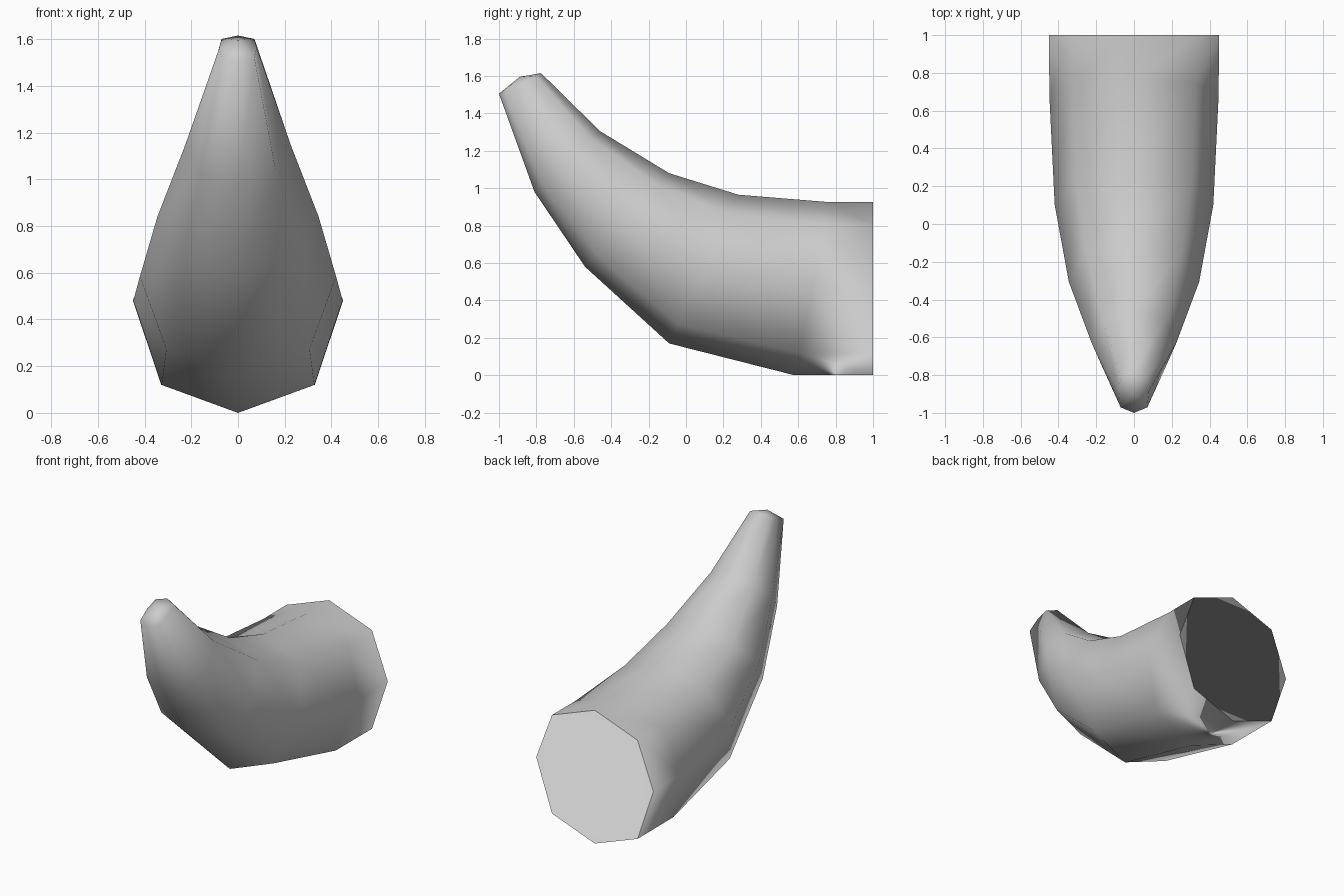
import bpy
import bmesh
from mathutils import Vector

cube = bpy.data.objects.get("Cube")
if cube:
    bpy.data.objects.remove(cube)

# Horn material
grey = bpy.data.materials.new("horn_grey")
grey.use_nodes = True
colour = (0.6, 0.6, 0.6, 1)
grey.diffuse_color = colour
grey.node_tree.nodes["Principled BSDF"].inputs["Base Color"].default_value = colour

# Rings along the horn: upper (y, z), lower (y, z), half width, diagonal factor
RINGS = [
    ((1.0, 0.925), (1.0, 0.0), 0.45, 0.73),
    ((0.77, 0.925), (0.58, 0.0), 0.448, 0.73),
    ((0.28, 0.965), (-0.09, 0.17), 0.42, 0.73),
    ((-0.09, 1.08), (-0.54, 0.58), 0.345, 0.73),
    ((-0.46, 1.305), (-0.81, 0.98), 0.225, 0.73),
    ((-0.775, 1.615), (-1.0, 1.505), 0.08, 0.88),
]


def add_ring(bm, upper, lower, width, diagonal):
    """Eight-sided section with a point at the top and at the bottom."""
    low = Vector((0, *lower))
    span = Vector((0, *upper)) - low
    d = diagonal
    section = [(0, 0), (d, 0.13), (1, 0.52), (d, 0.87),
               (0, 1), (-d, 0.87), (-1, 0.52), (-d, 0.13)]
    return [bm.verts.new(low + span * t + Vector((width * x, 0, 0)))
            for x, t in section]


bm = bmesh.new()
rings = [add_ring(bm, *ring) for ring in RINGS]

# Curved sides
for a, b in zip(rings, rings[1:]):
    for i in range(8):
        j = (i + 1) % 8
        bm.faces.new((a[i], a[j], b[j], b[i]))

# Rounded tip
tip = bm.verts.new((0, -0.89, 1.595))
for i in range(8):
    bm.faces.new((rings[-1][i], rings[-1][(i + 1) % 8], tip))

# Flat base with a narrow rim
base = bm.faces.new(rings[0])
bmesh.ops.inset_region(bm, faces=[base], thickness=0.03)

bmesh.ops.recalc_face_normals(bm, faces=bm.faces[:])
for face in bm.faces:
    face.smooth = True

mesh = bpy.data.meshes.new("horn")
bm.to_mesh(mesh)
bm.free()
mesh.materials.append(grey)
horn = bpy.data.objects.new("horn", mesh)
bpy.context.collection.objects.link(horn)
